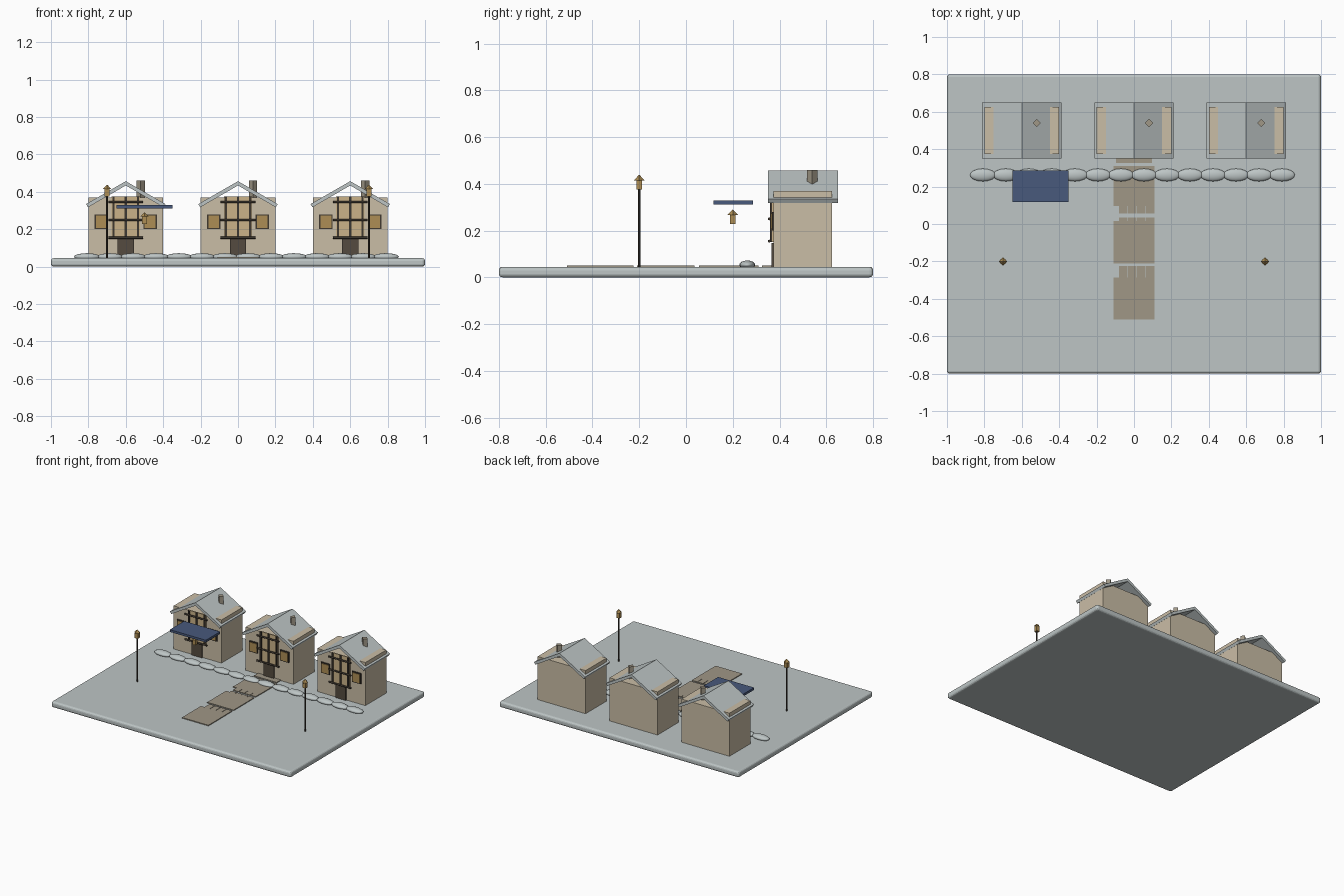
import bpy, math

old = bpy.data.objects.get("Cube")
if old:
    bpy.data.objects.remove(old, do_unlink=True)


def material(name, rgb):
    m = bpy.data.materials.new(name)
    m.use_nodes = True
    m.diffuse_color = (*rgb, 1)
    m.node_tree.nodes["Principled BSDF"].inputs["Base Color"].default_value = (*rgb, 1)
    return m


SNOW = material("pale grey snow", (0.51, 0.56, 0.56))
WALL = material("cream plaster", (0.59, 0.51, 0.38))
STONE = material("taupe stone", (0.35, 0.31, 0.24))
PANEL = material("tan paper screen", (0.60, 0.45, 0.25))
GOLD = material("amber glass", (0.42, 0.27, 0.09))
TIMBER = material("dark timber", (0.05, 0.04, 0.03))
DOOR = material("brown door", (0.09, 0.07, 0.05))
BLUE = material("blue canvas", (0.065, 0.10, 0.20))

GROUND = 0.045


def finish(name, mat):
    ob = bpy.context.object
    ob.name = name
    ob.data.materials.append(mat)
    return ob


def box(name, mat, x, y, z, rot=0):
    """Box from (min, max) pairs, turned about its own y axis."""
    mid = [(a + b) / 2 for a, b in (x, y, z)]
    bpy.ops.mesh.primitive_cube_add(size=1, location=mid, rotation=(0, rot, 0))
    ob = finish(name, mat)
    ob.scale = [b - a for a, b in (x, y, z)]
    return ob


def rod(name, mat, sides, radius, z, x, y, top=None, turn=0):
    """Upright prism or tapered prism between two heights."""
    bpy.ops.mesh.primitive_cone_add(
        vertices=sides, radius1=radius, radius2=radius if top is None else top,
        depth=z[1] - z[0], location=(x, y, sum(z) / 2), rotation=(0, 0, turn))
    return finish(name, mat)


def bevel(ob, width, segments):
    bpy.ops.object.transform_apply(location=False, rotation=False, scale=True)
    mod = ob.modifiers.new("rounded edges", "BEVEL")
    mod.width, mod.segments = width, segments


def house(cx):
    def part(name, mat, x0, x1, y, z):
        return box(name, mat, (cx + x0, cx + x1), y, z)

    part("house_walls", WALL, -0.2, 0.2, (0.375, 0.625), (GROUND, 0.37))

    # Roof: two tilted slabs meeting at the ridge
    pitch, length, thick = math.radians(30), 0.245, 0.02
    for side in (-1, 1):
        mx = side * (length / 2 * math.cos(pitch) - thick / 2 * math.sin(pitch))
        mz = 0.457 - length / 2 * math.sin(pitch) - thick / 2 * math.cos(pitch)
        box("roof_slab", SNOW, (cx + mx - length / 2, cx + mx + length / 2),
            (0.35, 0.65), (mz - thick / 2, mz + thick / 2), side * pitch)
    rod("chimney", STONE, 4, 0.022, (0.36, 0.46), cx + 0.08, 0.54)

    # Screen window, its lattice and rails
    part("screen_panel", PANEL, -0.075, 0.075, (0.368, 0.376), (0.15, 0.375))
    for x in (-0.065, 0, 0.065):
        part("lattice_post", TIMBER, x - 0.006, x + 0.006, (0.36, 0.37), (0.15, 0.375))
    for z in (0.155, 0.25, 0.345):
        bpy.ops.mesh.primitive_cylinder_add(
            vertices=12, radius=0.006, depth=0.185, location=(cx, 0.356, z),
            rotation=(0, math.pi / 2, 0))
        finish("lattice_rail", TIMBER)

    # Door and side windows
    part("door", DOOR, -0.043, 0.043, (0.365, 0.376), (GROUND, 0.147))
    for x in (-0.13, 0.13):
        part("window_frame", TIMBER, x - 0.036, x + 0.036, (0.367, 0.376), (0.2, 0.28))
        part("window_pane", GOLD, x - 0.029, x + 0.029, (0.363, 0.37), (0.207, 0.273))


def lantern(x, y, z):
    rod("lantern_body", GOLD, 4, 0.018, (z, z + 0.042), x, y, turn=math.pi / 4)
    rod("lantern_cap", GOLD, 4, 0.023, (z + 0.04, z + 0.062), x, y, top=0.002)


# Ground slab with rounded rim
bevel(box("ground", SNOW, (-1, 1), (-0.8, 0.8), (0, GROUND)), 0.015, 3)

for cx in (-0.6, 0, 0.6):
    house(cx)

# Path: wide slabs, each with a row of narrower planks beside it
paving = (GROUND, 0.051)
for y in ((-0.51, -0.285), (-0.21, 0.015), (0.097, 0.31)):
    box("path_slab", STONE, (-0.11, 0.11), y, paving)
for y in ((-0.285, -0.225), (0.015, 0.036), (0.055, 0.097)):
    for i in range(4):
        x = -0.08 + i * 0.048
        box("path_plank", STONE, (x, x + 0.045), y, paving)
box("door_step", STONE, (-0.095, 0.095), (0.325, 0.375), paving)

# Row of snow mounds
for i in range(14):
    bpy.ops.mesh.primitive_uv_sphere_add(
        segments=16, ring_count=8, radius=1, location=(-0.808 + i * 0.123, 0.262, 0.053))
    mound = finish("snow_mound", SNOW)
    mound.scale = (0.069, 0.034, 0.019)
    bpy.ops.object.shade_smooth()

# Street lamps, hanging lantern and canopy
for x in (-0.7, 0.7):
    rod("lamp_post", TIMBER, 8, 0.005, (GROUND, 0.38), x, -0.2)
    lantern(x, -0.2, 0.375)
lantern(-0.5, 0.2, 0.227)
box("canopy", BLUE, (-0.65, -0.35), (0.117, 0.287), (0.312, 0.329))
